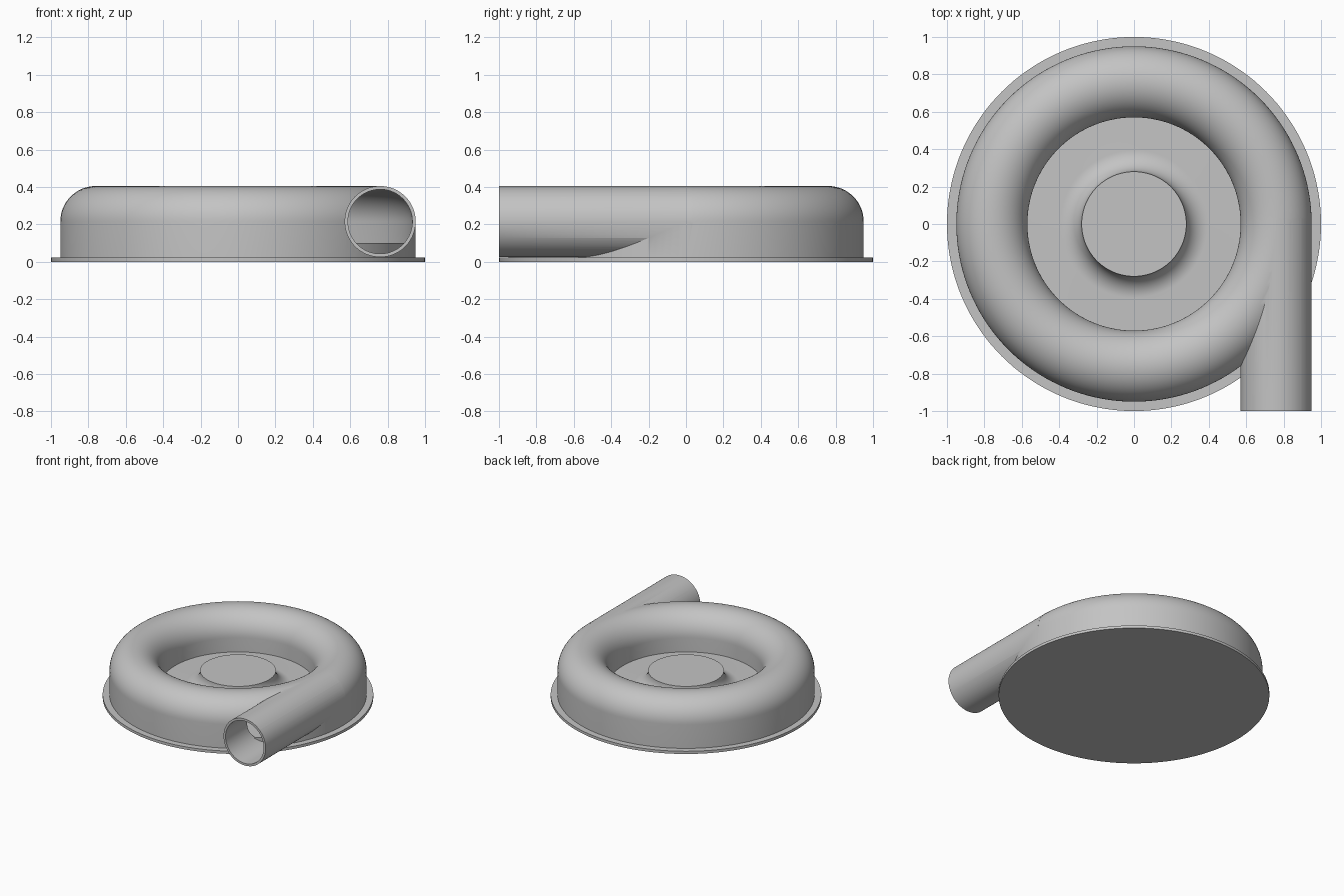
import bpy, bmesh
from math import sin, cos, pi, radians
from mathutils import Matrix

cube = bpy.data.objects.get("Cube")
if cube:
    bpy.data.objects.remove(cube, do_unlink=True)

# Shared dimensions
RING, MID_Z, TUBE, WALL = 0.76, 0.215, 0.19, 0.018
FLOOR, FLANGE = 0.1, 0.022
HUB = 0.28

grey = bpy.data.materials.new("cast_grey")
grey.use_nodes = True
grey.diffuse_color = (0.55, 0.55, 0.55, 1)
grey.node_tree.nodes["Principled BSDF"].inputs["Base Color"].default_value = grey.diffuse_color


def finish(name, bm):
    bmesh.ops.remove_doubles(bm, verts=bm.verts, dist=1e-5)
    bmesh.ops.recalc_face_normals(bm, faces=bm.faces)
    mesh = bpy.data.meshes.new(name)
    bm.to_mesh(mesh)
    bm.free()
    mesh.materials.append(grey)
    obj = bpy.data.objects.new(name, mesh)
    bpy.context.collection.objects.link(obj)
    return obj


def revolve(name, profile, closed=False, steps=144):
    """Turn an (r, z) profile about the z axis."""
    bm = bmesh.new()
    verts = [bm.verts.new((r, 0, z)) for r, z in profile]
    pairs = list(zip(verts, verts[1:]))
    if closed:
        pairs.append((verts[-1], verts[0]))
    edges = [bm.edges.new(p) for p in pairs]
    bmesh.ops.spin(bm, geom=verts + edges, cent=(0, 0, 0), axis=(0, 0, 1),
                   angle=2 * pi, steps=steps)
    return finish(name, bm)


def arc(cx, cz, radius, start, end, count):
    angles = [radians(start + (end - start) * i / count) for i in range(count + 1)]
    return [(cx + radius * cos(a), cz + radius * sin(a)) for a in angles]


def arch(name, radius, bottom):
    """Ring with a half-round top and straight sides."""
    profile = [(RING + radius, bottom)] + arc(RING, MID_Z, radius, 0, 180, 32)
    return revolve(name, profile + [(RING - radius, bottom)], closed=True)


def pipe(name, radius, front, back):
    bm = bmesh.new()
    place = Matrix.Translation((RING, (front + back) / 2, MID_Z)) @ Matrix.Rotation(pi / 2, 4, 'X')
    bmesh.ops.create_cone(bm, cap_ends=True, segments=80, radius1=radius,
                          radius2=radius, depth=back - front, matrix=place)
    return finish(name, bm)


def combine(target, tool, operation):
    mod = target.modifiers.new(operation.title(), 'BOOLEAN')
    mod.operation, mod.object, mod.solver = operation, tool, 'EXACT'
    bpy.context.view_layer.objects.active = target
    bpy.ops.object.modifier_apply(modifier=mod.name)
    bpy.data.objects.remove(tool, do_unlink=True)


# Hollow ring casing with a tangential outlet pipe
casing = arch("volute_casing", TUBE, 0.01)
combine(casing, pipe("outlet", TUBE, -1, 0.03), 'UNION')
combine(casing, arch("ring_void", TUBE - WALL, -0.05), 'DIFFERENCE')
combine(casing, pipe("outlet_bore", TUBE - WALL, -1.1, 0.03), 'DIFFERENCE')

# Flat flange under the casing
flange = revolve("base_flange", [(0, 0), (1, 0), (1, FLANGE), (0, FLANGE)])

# Raised inner floor that flares up into the central hub
rise = MID_Z - FLOOR
flare = arc(HUB + rise, MID_Z, rise, 180, 270, 16)
hub = revolve("floor_and_hub", [(0, MID_Z)] + flare + [(0.94, FLOOR), (0.94, 0.01), (0, 0.01)])

# Smooth curves, crisp rims
for obj in (casing, flange, hub):
    bpy.ops.object.select_all(action='DESELECT')
    obj.select_set(True)
    bpy.context.view_layer.objects.active = obj
    bpy.ops.object.shade_smooth_by_angle(angle=radians(30))
